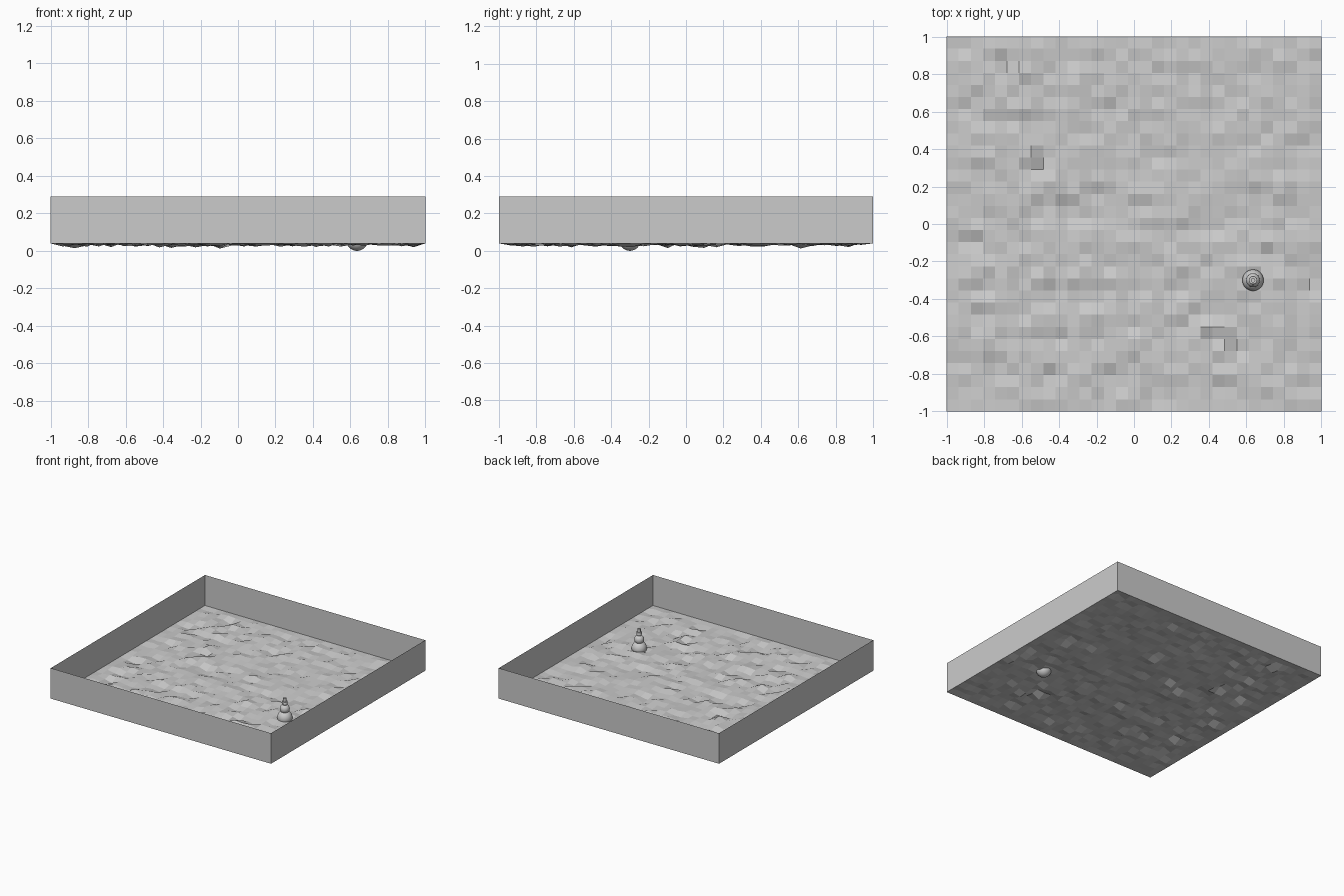
import bpy, bmesh, random
from mathutils import Vector, noise

if "Cube" in bpy.data.objects:
    bpy.data.objects.remove(bpy.data.objects["Cube"])

random.seed(7)
FLOOR, TOP = 0.04, 0.29


def link(name, bm):
    me = bpy.data.meshes.new(name)
    bm.to_mesh(me)
    bm.free()
    ob = bpy.data.objects.new(name, me)
    bpy.context.collection.objects.link(ob)
    return ob


# Rough snowy ground: 31 x 31 flat cells with a level border
bm = bmesh.new()
bmesh.ops.create_grid(bm, x_segments=31, y_segments=31, size=1)
for v in bm.verts:
    v.co.z = FLOOR
    if max(abs(v.co.x), abs(v.co.y)) < 0.99:
        broad = noise.noise(Vector((v.co.x * 5, v.co.y * 9, 3.3)))
        v.co.z += max(-0.03, min(0.03, 0.008 * broad + random.gauss(0.001, 0.008)))
link("snowy_ground", bm)

# Thin open walls around the edge
bm = bmesh.new()
corners = [(-1, -1), (1, -1), (1, 1), (-1, 1)]
low = [bm.verts.new((x, y, FLOOR)) for x, y in corners]
high = [bm.verts.new((x, y, TOP)) for x, y in corners]
for i in range(4):
    j = (i + 1) % 4
    bm.faces.new((low[i], low[j], high[j], high[i]))
link("border_walls", bm)

# Snowman made of stacked balls
CX, CY = 0.635, -0.30


def smooth(ob, name):
    ob.name = name
    bpy.ops.object.shade_smooth_by_angle()


for name, z, r in [("bottom_ball", 0.057, 0.057), ("middle_ball", 0.128, 0.037),
                   ("head_ball", 0.172, 0.020)]:
    bpy.ops.mesh.primitive_uv_sphere_add(segments=32, ring_count=16, radius=r,
                                         location=(CX, CY, z))
    smooth(bpy.context.object, name)

# Hat brim and crown
for name, z, r, h in [("hat_brim", 0.187, 0.021, 0.004), ("hat_crown", 0.202, 0.012, 0.028)]:
    bpy.ops.mesh.primitive_cylinder_add(vertices=24, radius=r, depth=h, location=(CX, CY, z))
    smooth(bpy.context.object, name)

# Carrot nose
bpy.ops.mesh.primitive_cone_add(vertices=12, radius1=0.004, radius2=0, depth=0.018,
                                location=(CX, CY - 0.026, 0.173), rotation=(1.5708, 0, 0))
smooth(bpy.context.object, "nose")
